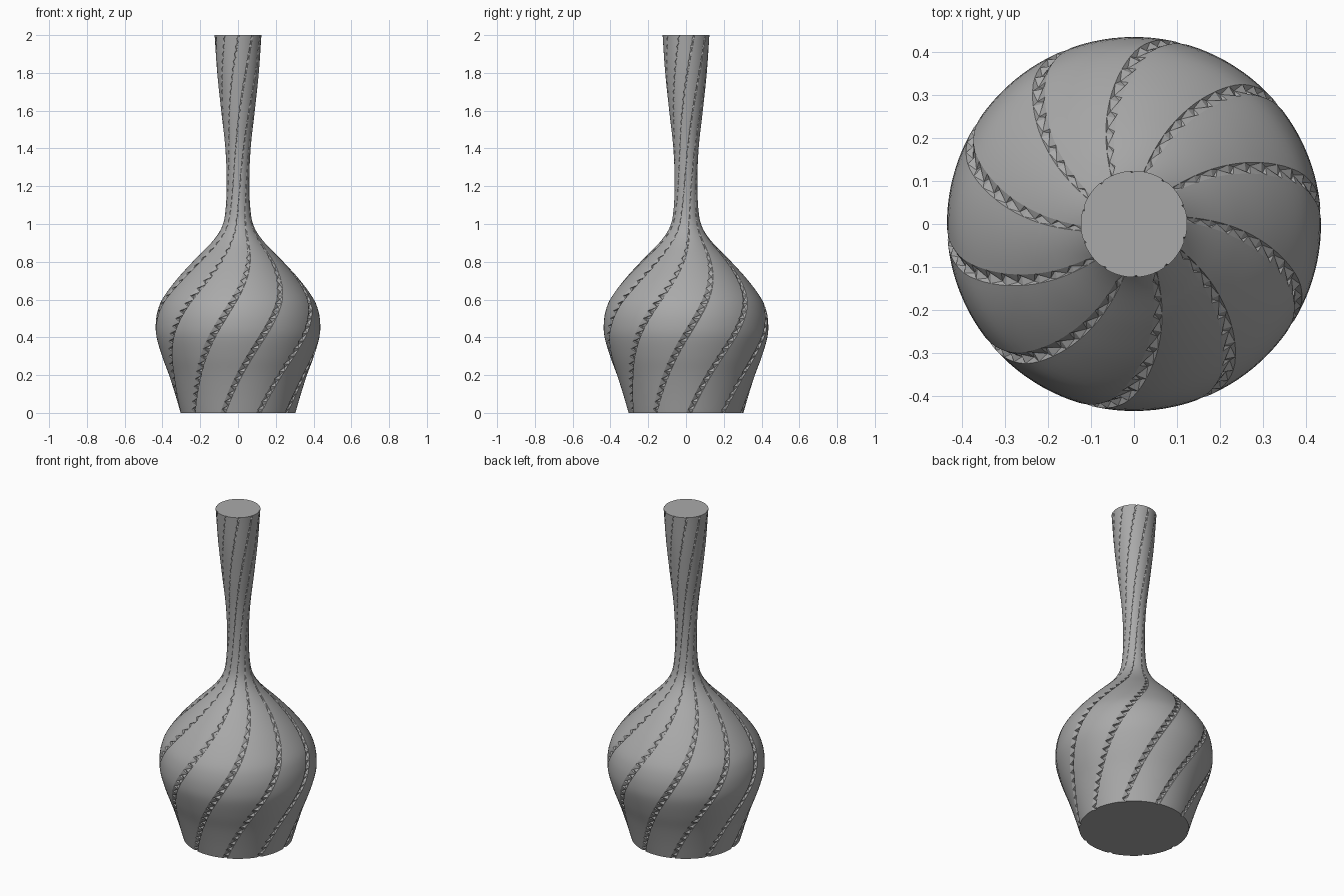
import bpy, bmesh, math

if "Cube" in bpy.data.objects:
    bpy.data.objects.remove(bpy.data.objects["Cube"])

RIBS, ROWS, SEG = 10, 100, 10        # spiral grooves, height rows, steps per smooth panel
TWIST = math.radians(80)             # turn per unit of height
START = math.radians(-105)           # groove centre at the foot
GROOVE = math.radians(5.5)           # angular width of a groove
DEPTH = 0.035                        # groove depth as a share of the radius

# vase silhouette: (height, radius)
PROFILE = [(0, .304), (.1, .333), (.2, .365), (.3, .402), (.4, .431), (.46, .436), (.53, .428),
           (.6, .402), (.7, .33), (.8, .24), (.9, .142), (.97, .092), (1.04, .07), (1.2, .06),
           (1.4, .067), (1.6, .089), (1.8, .11), (2, .124)]


def radius(z):
    """Smooth cubic interpolation through the silhouette points."""
    n = len(PROFILE)
    i = max(k for k in range(n - 1) if PROFILE[k][0] <= z + 1e-9)

    def slope(k):
        a, b = PROFILE[max(k - 1, 0)], PROFILE[min(k + 1, n - 1)]
        return (b[1] - a[1]) / (b[0] - a[0])

    (z0, r0), (z1, r1) = PROFILE[i], PROFILE[i + 1]
    h = z1 - z0
    t = (z - z0) / h
    return ((2*t**3 - 3*t**2 + 1) * r0 + (t**3 - 2*t**2 + t) * h * slope(i)
            + (3*t**2 - 2*t**3) * r1 + (t**3 - t**2) * h * slope(i + 1))


bm = bmesh.new()
STEP = SEG + 2                       # columns per rib: left lip, valley, right lip, panel
rings = []
for i in range(ROWS + 1):
    z = 2 * i / ROWS
    r = radius(z)
    ring = []
    for k in range(RIBS):
        a0 = START + TWIST * z + k * math.tau / RIBS - GROOVE / 2
        # lip, zigzag valley, then the smooth panel
        valley = GROOVE * (0.12 if i % 2 else 0.88)
        columns = [(a0, r), (a0 + valley, r * (1 - DEPTH))]
        for s in range(SEG):
            columns.append((a0 + GROOVE + (math.tau / RIBS - GROOVE) * s / SEG, r))
        ring += [bm.verts.new((q * math.cos(a), q * math.sin(a), z)) for a, q in columns]
    rings.append(ring)

# body walls: smooth panels, faceted toothed grooves
count = RIBS * STEP
for i in range(ROWS):
    lo, hi = rings[i], rings[i + 1]
    for j in range(count):
        n = (j + 1) % count
        a, b, c, d = lo[j], lo[n], hi[n], hi[j]
        if j % STEP < 2:
            # diagonals leave the valley end that reaches the far lip
            if i % 2 == 0:
                tris = [(a, b, c), (a, c, d)] if j % STEP else [(a, b, d), (b, c, d)]
            else:
                tris = [(a, b, d), (b, c, d)] if j % STEP else [(a, b, c), (a, c, d)]
            for t in tris:
                bm.faces.new(t).smooth = False
        else:
            bm.faces.new((a, b, c, d)).smooth = True

# closed foot and mouth
bm.faces.new(rings[0][::-1]).smooth = False
bm.faces.new(rings[-1]).smooth = False

# crisp lips and rims
bm.normal_update()
for e in bm.edges:
    if any(not f.smooth for f in e.link_faces):
        e.smooth = False

mesh = bpy.data.meshes.new("vase")
bm.to_mesh(mesh)
bm.free()
vase = bpy.data.objects.new("vase", mesh)
bpy.context.collection.objects.link(vase)

grey = bpy.data.materials.new("plain grey")
grey.diffuse_color = (0.4, 0.4, 0.4, 1)
grey.use_nodes = True
grey.node_tree.nodes["Principled BSDF"].inputs["Base Color"].default_value = grey.diffuse_color
mesh.materials.append(grey)
